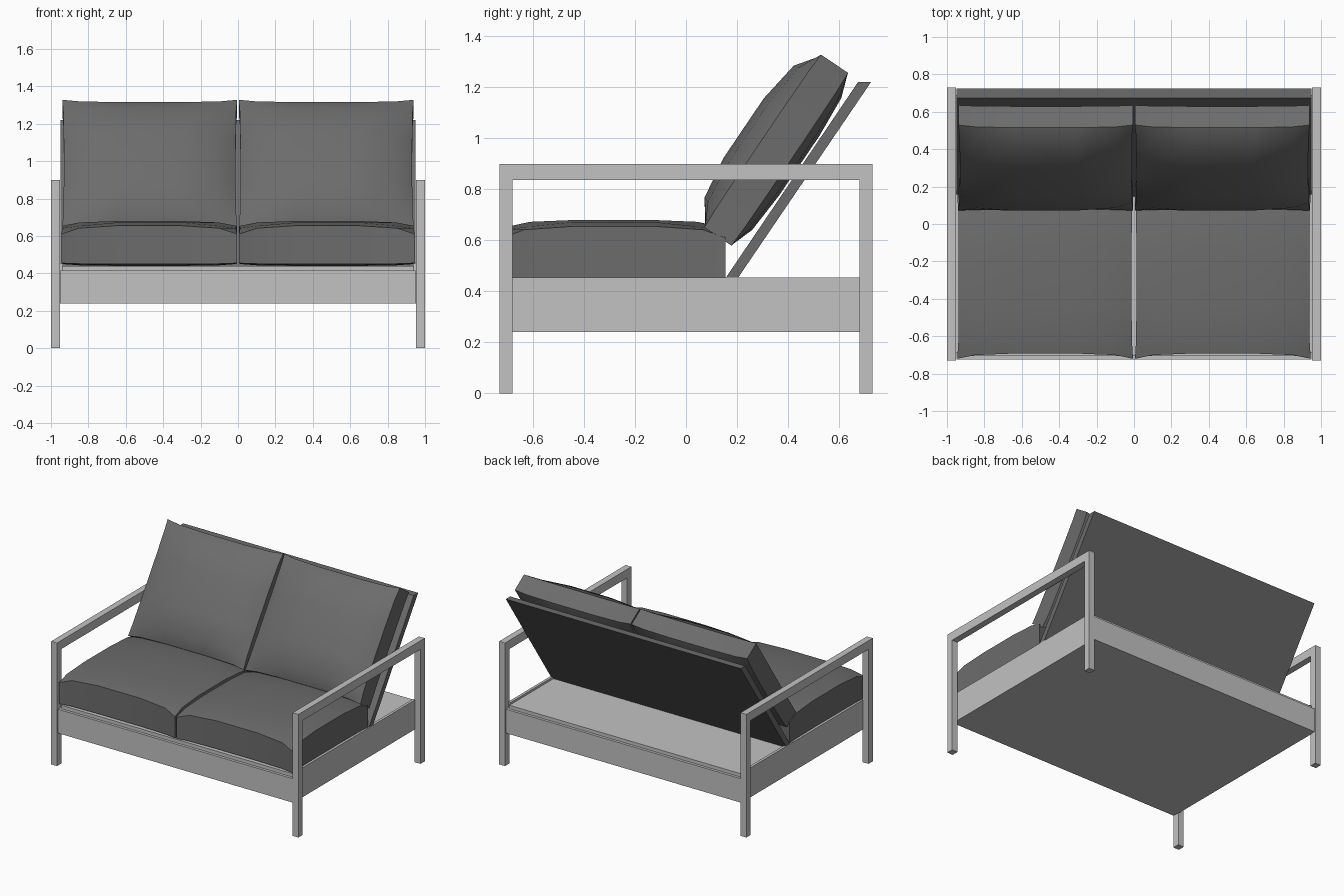
import bpy, bmesh, math
from mathutils import Matrix, Vector

cube = bpy.data.objects.get("Cube")
if cube:
    bpy.data.objects.remove(cube, do_unlink=True)


def material(name, value):
    mat = bpy.data.materials.new(name)
    mat.use_nodes = True
    colour = (value, value, value, 1)
    mat.diffuse_color = colour
    mat.node_tree.nodes["Principled BSDF"].inputs["Base Color"].default_value = colour
    return mat


LIGHT = material("light_grey_frame", 0.54)
DARK = material("charcoal_fabric", 0.15)


def finish(name, bm, mat):
    bmesh.ops.recalc_face_normals(bm, faces=bm.faces)
    mesh = bpy.data.meshes.new(name)
    bm.to_mesh(mesh)
    bm.free()
    mesh.materials.append(mat)
    obj = bpy.data.objects.new(name, mesh)
    bpy.context.collection.objects.link(obj)
    return obj


def box(name, lo, hi, mat=LIGHT):
    lo, hi = Vector(lo), Vector(hi)
    size = hi - lo
    bm = bmesh.new()
    bmesh.ops.create_cube(bm, size=1, matrix=Matrix.Translation((lo + hi) / 2)
                          @ Matrix.Diagonal((*size, 1)))
    return finish(name, bm, mat)


# Puffed cushion: matching top and bottom grids joined by a wall
STEPS = (-1, -0.8, -0.36, 0.36, 0.8, 1)
PUFF = (0, 0.7, 1, 1, 0.7, 0)


def cushion(name, width, depth, top, bottom, matrix, pinch):
    """top and bottom are (corner height, edge rise, centre rise)."""
    bm = bmesh.new()
    n = len(STEPS)
    layers = []
    for corner, edge, centre in (top, bottom):
        grid = []
        for i, fx in enumerate(STEPS):
            row = []
            for j, fy in enumerate(STEPS):
                px, py = PUFF[i], PUFF[j]
                z = corner + edge * max(px, py) + centre * px * py
                x = fx * (width / 2 - 0.008 * py)
                y = fy * (depth / 2 - pinch * px)
                row.append(bm.verts.new((x, y, z)))
            grid.append(row)
        for i in range(n - 1):
            for j in range(n - 1):
                bm.faces.new((grid[i][j], grid[i + 1][j],
                              grid[i + 1][j + 1], grid[i][j + 1]))
        layers.append(grid)
    m = n - 1
    rim = ([(i, 0) for i in range(m)] + [(m, j) for j in range(m)]
           + [(i, m) for i in range(m, 0, -1)] + [(0, j) for j in range(m, 0, -1)])
    for (a, b), (c, d) in zip(rim, rim[1:] + rim[:1]):
        bm.faces.new((layers[0][a][b], layers[0][c][d],
                      layers[1][c][d], layers[1][a][b]))
    bm.transform(matrix)
    obj = finish(name, bm, DARK)
    bpy.ops.object.select_all(action='DESELECT')
    obj.select_set(True)
    bpy.context.view_layer.objects.active = obj
    bpy.ops.object.shade_smooth_by_angle(angle=math.radians(40))
    return obj


# Base: low box, raised platform
box("base", (-0.95, -0.725, 0.24), (0.95, 0.725, 0.415))
box("platform", (-0.94, -0.705, 0.41), (0.94, 0.705, 0.44))

# Tilted coordinates of the backrest: x across, y up the slope, z out to the front
LEAN = math.atan2(0.517, 0.765)
up = Vector((0, math.sin(LEAN), math.cos(LEAN)))
out = Vector((0, -math.cos(LEAN), math.sin(LEAN)))
slope = Matrix((Vector((1, 0, 0)), up, out)).transposed().to_4x4()

# Side frames and cushions, left and right
for side, s in (("left", 1), ("right", -1)):
    inner, outer = sorted((s * 0.953, s))
    for end, e in (("front", -1), ("back", 1)):
        y0, y1 = sorted((e * 0.68, e * 0.73))
        box(f"{end}_{side}_leg", (inner, y0, 0), (outer, y1, 0.837))
    box(f"{side}_armrest", (inner, -0.73, 0.837), (outer, 0.73, 0.9))
    rail = sorted((s * 0.935, s * 0.955))
    box(f"{side}_side_rail", (rail[0], -0.69, 0.24), (rail[1], 0.69, 0.455))
    cushion(f"{side}_seat_cushion", 0.94, 0.875,
            (0.61, 0.045, 0.025), (0.455, -0.005, -0.01),
            Matrix.Translation((s * 0.475, -0.283, 0)), 0.028)
    cushion(f"{side}_back_cushion", 0.935, 0.817,
            (0.305, 0.005, 0.085), (0.177, -0.005, -0.04),
            slope @ Matrix.Translation((s * 0.472, 0.988, 0)), 0.018)

# Slanted back panel with level top and bottom edges
bm = bmesh.new()
profile = ((0.147, 0.44), (0.195, 0.44), (0.725, 1.22), (0.674, 1.22))
ends = [[bm.verts.new((x, y, z)) for y, z in profile] for x in (-0.95, 0.95)]
for ring in ends:
    bm.faces.new(ring)
for k in range(4):
    q = (k + 1) % 4
    bm.faces.new((ends[0][k], ends[0][q], ends[1][q], ends[1][k]))
finish("back_panel", bm, DARK)
